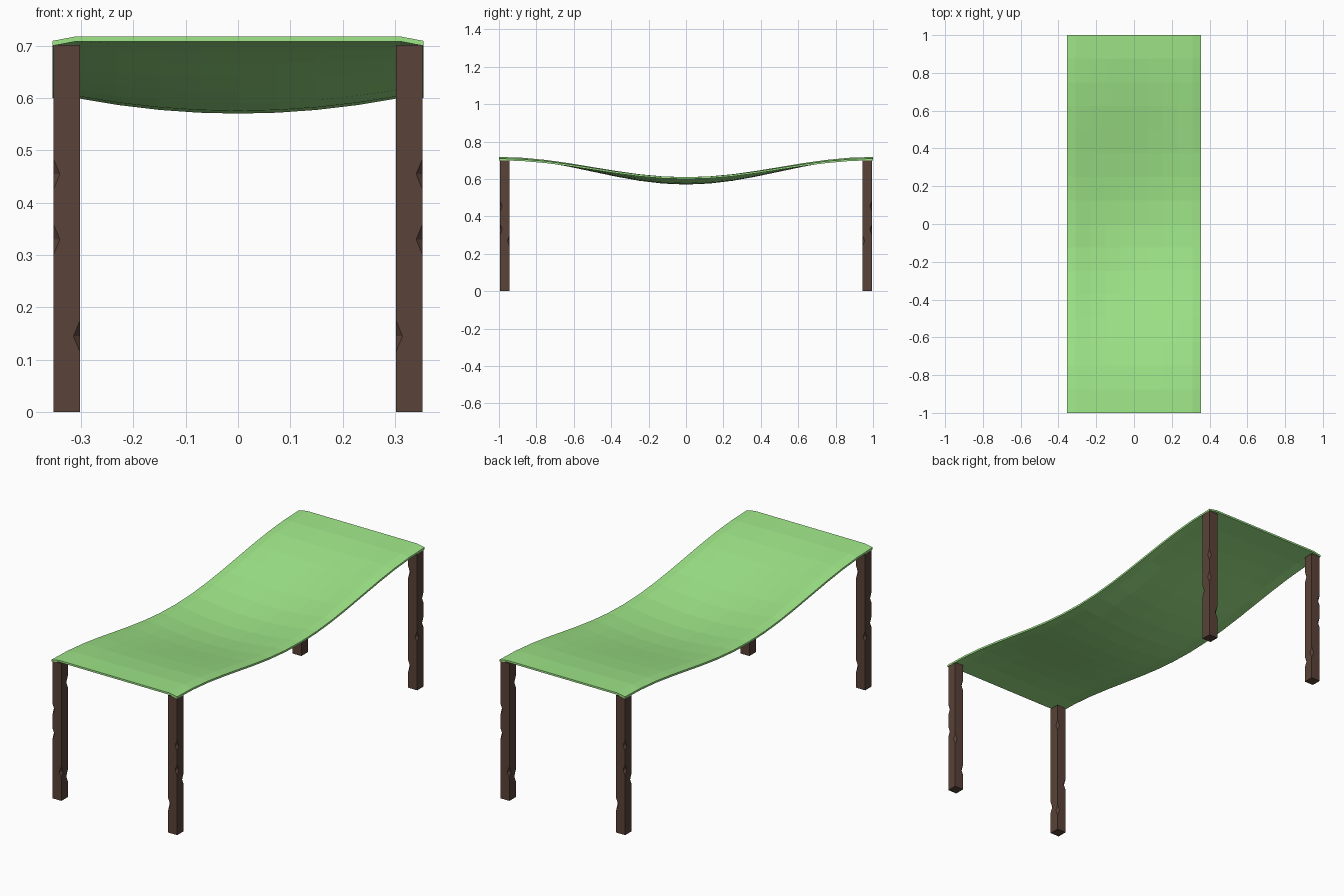
import bpy, bmesh, math

if "Cube" in bpy.data.objects:
    bpy.data.objects.remove(bpy.data.objects["Cube"])


def material(name, rgb):
    m = bpy.data.materials.new(name)
    m.diffuse_color = (*rgb, 1)
    m.use_nodes = True
    m.node_tree.nodes["Principled BSDF"].inputs["Base Color"].default_value = m.diffuse_color
    return m


def add_object(name, bm, mat=None):
    bmesh.ops.recalc_face_normals(bm, faces=bm.faces)
    me = bpy.data.meshes.new(name)
    bm.to_mesh(me)
    bm.free()
    ob = bpy.data.objects.new(name, me)
    bpy.context.collection.objects.link(ob)
    if mat:
        me.materials.append(mat)
    return ob


green = material("cloth_green", (0.35, 0.80, 0.25))
brown = material("wood_brown", (0.10, 0.055, 0.04))

# Sagging canopy: grid of cross-sections along y, hanging lowest in the middle
XS = [-0.355, -0.31, -0.23, -0.15, -0.075, 0, 0.075, 0.15, 0.23, 0.31, 0.355]
ROWS = 16
THICK = 0.0095


def top_height(x, y):
    rim = 0.718 if abs(x) < 0.32 else 0.7095
    sag = 0.10 if abs(x) > 0.32 else 0.108 + 0.03 * (1 - (x / 0.31) ** 2)
    return rim - sag * 0.5 * (1 + math.cos(math.pi * y))


bm = bmesh.new()
layers = []
for drop in (0, THICK):
    layers.append([[bm.verts.new((x, y, top_height(x, y) - drop)) for x in XS]
                   for y in (-1 + 2 * j / ROWS for j in range(ROWS + 1))])
top, bottom = layers
n = len(XS) - 1
for layer in layers:
    for j in range(ROWS):
        for i in range(n):
            bm.faces.new((layer[j][i], layer[j][i + 1],
                          layer[j + 1][i + 1], layer[j + 1][i]))
for j in range(ROWS):
    for i in (0, n):
        bm.faces.new((top[j][i], top[j + 1][i], bottom[j + 1][i], bottom[j][i]))
for i in range(n):
    for j in (0, ROWS):
        bm.faces.new((top[j][i], top[j][i + 1], bottom[j][i + 1], bottom[j][i]))
add_object("canopy", bm, green)

# Square post, front right, mirrored to the other corners
X0, X1, Y0, Y1, H = 0.302, 0.353, -0.995, -0.943, 0.702
bm = bmesh.new()
bmesh.ops.create_cube(bm, size=1)
for v in bm.verts:
    v.co.x = X1 if v.co.x > 0 else X0
    v.co.y = Y1 if v.co.y > 0 else Y0
    v.co.z = H if v.co.z > 0 else 0
legs = add_object("legs", bm, brown)

# Octahedral cutters that chip the post edges
CHIPS = [(X1, Y0, 0.455), (X1, Y0, 0.33), (X0, Y0, 0.145),
         (X1, Y1, 0.27), (X0, Y1, 0.59), (X0, Y1, 0.11)]
bm = bmesh.new()
for x, y, z in CHIPS:
    r, h = 0.0125, 0.03
    ring = [bm.verts.new((x + dx * r, y + dy * r, z))
            for dx, dy in ((1, 0), (0, 1), (-1, 0), (0, -1))]
    up, low = bm.verts.new((x, y, z + h)), bm.verts.new((x, y, z - h))
    for k in range(4):
        bm.faces.new((ring[k], ring[(k + 1) % 4], up))
        bm.faces.new((ring[(k + 1) % 4], ring[k], low))
cutter = add_object("chip_cutter", bm, brown)
cutter.hide_render = True
cutter.display_type = 'WIRE'

cut = legs.modifiers.new("chips", 'BOOLEAN')
cut.operation = 'DIFFERENCE'
cut.solver = 'EXACT'
cut.object = cutter
mirror = legs.modifiers.new("four_corners", 'MIRROR')
mirror.use_axis = (True, True, False)
mirror.use_mirror_merge = False
